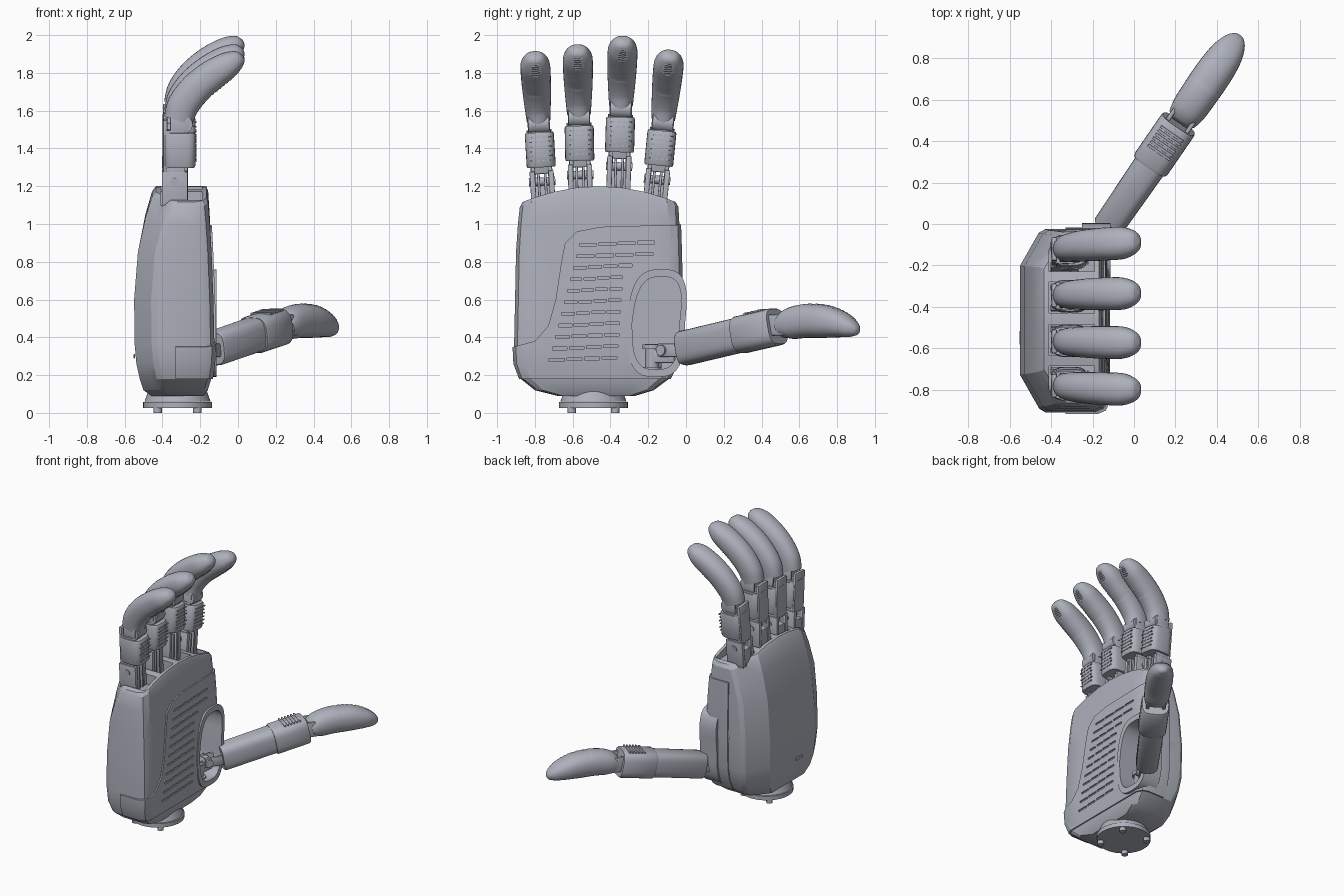
import bpy, bmesh, math
from mathutils import Matrix, Vector

cube = bpy.data.objects.get("Cube")
if cube:
    bpy.data.objects.remove(cube, do_unlink=True)

grey = bpy.data.materials.new("satin_grey")
grey.use_nodes = True
COL = (0.42, 0.44, 0.50, 1)
grey.diffuse_color = COL
grey.node_tree.nodes["Principled BSDF"].inputs["Base Color"].default_value = COL


def finish(name, bm, mat=Matrix(), angle=35):
    bmesh.ops.recalc_face_normals(bm, faces=bm.faces)
    bm.transform(mat)
    me = bpy.data.meshes.new(name)
    bm.to_mesh(me)
    bm.free()
    me.materials.append(grey)
    ob = bpy.data.objects.new(name, me)
    bpy.context.collection.objects.link(ob)
    smooth(ob, angle)
    return ob


def smooth(ob, angle=35):
    bpy.ops.object.select_all(action='DESELECT')
    ob.select_set(True)
    bpy.context.view_layer.objects.active = ob
    bpy.ops.object.shade_smooth_by_angle(angle=math.radians(angle))


def boxes(name, items, mat=Matrix(), bevel=0.0):
    """One object from boxes given as (centre, size)."""
    bm = bmesh.new()
    for c, s in items:
        bmesh.ops.create_cube(bm, size=1, matrix=Matrix.Translation(c) @ Matrix.Diagonal((*s, 1)))
    if bevel:
        bmesh.ops.bevel(bm, geom=bm.edges[:], offset=bevel, segments=2, affect='EDGES', profile=0.5)
    return finish(name, bm, mat)


def rod(name, c, r, length, axis, mat=Matrix(), r2=None, seg=32):
    bm = bmesh.new()
    rot = {'X': Matrix.Rotation(math.pi / 2, 4, 'Y'), 'Y': Matrix.Rotation(math.pi / 2, 4, 'X'), 'Z': Matrix()}[axis]
    bmesh.ops.create_cone(bm, cap_ends=True, segments=seg, radius1=r, radius2=r if r2 is None else r2,
                          depth=length, matrix=Matrix.Translation(c) @ rot)
    return finish(name, bm, mat)


def prism(name, outline, x0, x1):
    """Extrude a (y, z) outline along x."""
    bm = bmesh.new()
    a, b = ([bm.verts.new((x, y, z)) for y, z in outline] for x in (x0, x1))
    n = len(outline)
    bm.faces.new(a)
    bm.faces.new(b[::-1])
    for i in range(n):
        bm.faces.new((a[i], a[(i + 1) % n], b[(i + 1) % n], b[i]))
    return finish(name, bm)


def boolean(ob, cutter, op):
    m = ob.modifiers.new("cut", 'BOOLEAN')
    m.object, m.operation, m.solver = cutter, op, 'EXACT'
    dg = bpy.context.evaluated_depsgraph_get()
    me = bpy.data.meshes.new_from_object(ob.evaluated_get(dg))
    ob.modifiers.clear()
    ob.data = me
    smooth(ob, 30)


def spline(pts, sub):
    """Catmull-Rom resampling of station tuples."""
    P = [Vector(p) for p in pts]
    out = []
    for i in range(len(P) - 1):
        a, b, c, d = P[max(i - 1, 0)], P[i], P[i + 1], P[min(i + 2, len(P) - 1)]
        for k in range(sub):
            t = k / sub
            out.append(0.5 * (2 * b + (c - a) * t + (2 * a - 5 * b + 4 * c - d) * t * t
                              + (3 * b - a - 3 * c + d) * t ** 3))
    return out + [P[-1]]


def loft(name, stations, mat=Matrix(), power=2.0, sub=1, pad=0, span=(0, 0), seg=28):
    """Sweep a superellipse along (a, z, half thickness, half width); pad adds grip ridges on one side."""
    S = spline(stations, sub) if sub > 1 else [Vector(s) for s in stations]
    bm, rings = bmesh.new(), []
    for i, s in enumerate(S):
        p, q = S[max(i - 1, 0)], S[min(i + 1, len(S) - 1)]
        t = Vector((q[0] - p[0], q[1] - p[1])).normalized()
        ring = []
        for k in range(seg):
            an = 2 * math.pi * k / seg
            sn, cs = math.sin(an), math.cos(an)
            u = math.copysign(abs(sn) ** (2 / power), sn) * s[2]
            w = math.copysign(abs(cs) ** (2 / power), cs) * s[3]
            if pad and span[0] < i / len(S) < span[1] and sn * pad > 0.3 and i % 2:
                u *= 0.95
            ring.append(bm.verts.new((s[0] - t[1] * u, w, s[1] + t[0] * u)))
        rings.append(ring)
    for r, q in zip(rings, rings[1:]):
        for k in range(seg):
            j = (k + 1) % seg
            bm.faces.new((r[k], r[j], q[j], q[k]))
    bm.faces.new(rings[0])
    bm.faces.new(rings[-1])
    return finish(name, bm, mat, 40)


# Palm body: rows of z, y min, y max, back x, palm x
ROWS = [(.09, -.68, -.27, -.46, -.18), (.12, -.80, -.17, -.50, -.16), (.18, -.875, -.09, -.52, -.142),
        (.26, -.905, -.05, -.538, -.13), (.36, -.91, -.03, -.547, -.125), (.60, -.905, -.025, -.55, -.13),
        (.85, -.90, -.03, -.53, -.14), (1.0, -.89, -.035, -.49, -.15), (1.09, -.88, -.04, -.455, -.158),
        (1.11, -.865, -.055, -.435, -.168)]
SECT = [(0, .12, .06), (.02, .09, .02), (.07, .065, 0), (.2, 0, 0), (.35, 0, 0), (.5, 0, 0)]
SECT += [(1 - t, b, f) for t, b, f in SECT[-2::-1]]


def palm_shell(name, grow=0.0):
    bm, rings = bmesh.new(), []
    for z, y0, y1, xb, xf in ROWS:
        back, front = [], []
        for t, b, f in SECT:
            y = y0 - grow + (y1 - y0 + 2 * grow) * t
            arch = max(0, (z - .85) / .26) * .09 * (1 - ((y + .46) / .42) ** 2)
            back.append(bm.verts.new((xb - grow + b, y, z + arch)))
            front.append(bm.verts.new((xf + grow - f, y, z + arch)))
        rings.append((back, front))
    n = len(SECT)
    for (b0, f0), (b1, f1) in zip(rings, rings[1:]):
        loop0, loop1 = b0 + f0[::-1], b1 + f1[::-1]
        for i in range(2 * n):
            j = (i + 1) % (2 * n)
            bm.faces.new((loop0[i], loop0[j], loop1[j], loop1[i]))
    for b, f in (rings[0], rings[-1]):
        for i in range(n - 1):
            bm.faces.new((b[i], b[i + 1], f[i + 1], f[i]))
    return finish(name, bm, angle=25)


def oval(hy, hz, cy=-.16, cz=.475, n=40):
    pts = []
    for k in range(n):
        c, s = math.cos(2 * math.pi * k / n), math.sin(2 * math.pi * k / n)
        y, z = (math.copysign(abs(v) ** .65, v) for v in (c, s))
        pts.append((cy + y * hy + .03 * z * (z > 0), cz + z * hz))
    return pts


palm = palm_shell("palm_body")
panel = palm_shell("palm_panel", .009)
rim = prism("thumb_socket_rim", oval(.155, .285), -.25, -.113)
outline = prism("panel_cutter", [(.1, 1.0), (-.45, .985), (-.58, .96), (-.64, .9), (-.66, .8), (-.69, .6),
                                 (-.73, .46), (-.8, .38), (-.95, .34), (-.95, .18), (.1, .18)], -.33, 0)
boolean(panel, outline, 'INTERSECT')

# Vent slots, thumb socket and finger pockets
vents = []
for i in range(11):
    z = .89 - i * .061
    y0, y1 = -.57 - .016 * i, (-.16, -.17, -.28, -.33)[min(i, 3)] - .004 * max(0, i - 3)
    w = (y1 - y0) / 4
    vents += [((-.13, y0 + w * (k + .5), z + .004 * k), (.06, w - .012, .014)) for k in range(4)]
slots = boxes("vent_cutter", vents)
socket = prism("socket_cutter", oval(.125, .245), -.34, .1)
FINGERS = [("little", -.76, -.03, 0), ("ring", -.56, -.01, .035), ("middle", -.355, .015, .08), ("index", -.155, .05, .01)]
pockets = boxes("pocket_cutter", [((-.30, y, 1.25), (.22, .15, .3)) for _, y, _, _ in FINGERS])
boolean(panel, slots, 'DIFFERENCE')
for ob in (palm, panel, rim):
    boolean(ob, socket, 'DIFFERENCE')
boolean(palm, pockets, 'DIFFERENCE')
for ob in (outline, slots, socket, pockets):
    bpy.data.objects.remove(ob, do_unlink=True)
boxes("back_slot", [((-.548, -.55, .3), (.008, .07, .022))], bevel=.003)

# Wrist cone, flange and bolts
rod("wrist_neck", (-.32, -.49, .115), .175, .11, 'Z', r2=.135, seg=48)
rod("wrist_flange", (-.32, -.49, .042), .182, .03, 'Z', seg=48)
for sx in (-1, 1):
    for sy in (-1, 1):
        rod("wrist_bolt", (-.32 + sx * .105, -.49 + sy * .115, .016), .022, .032, 'Z', seg=16)

# Four fingers, built about the knuckle and fanned slightly
for label, y, lean, dz in FINGERS:
    M = Matrix.Translation((0, y, 1.2 + dz)) @ Matrix.Rotation(-math.atan(lean / .5), 4, 'X') @ Matrix.Translation((0, 0, -1.2))
    boxes(label + "_knuckle_fork", [((-.335, s * .05, 1.165), (.135, .028, .23)) for s in (-1, 1)]
          + [((-.29, s * .018, 1.17), (.05, .014, .2)) for s in (-1, 1)] + [((-.37, 0, 1.13), (.05, .1, .16))], M, .004)
    rod(label + "_knuckle_pin", (-.335, 0, 1.225), .022, .14, 'Y', M, seg=20)
    boxes(label + "_lower_links", [((-.335, s * .045, 1.28), (.11, .022, .12)) for s in (-1, 1)], M, .004)
    loft(label + "_lower_body", [(-.33, 1.24 + .06, .07, .066), (-.33, 1.50, .07, .066)], M, 4)
    boxes(label + "_back_guard", [((-.385, 0, 1.41), (.025, .115, .29))], M, .008)
    loft(label + "_lower_shell", [(-.31, 1.30, .08, .073), (-.31, 1.31, .086, .077),
                                  (-.31, 1.475, .086, .077), (-.31, 1.485, .08, .073)], M, 3.6)
    boxes(label + "_grip_marks", [((-.224, (k - 1.5) * .03 + (r % 2) * .008, 1.335 + r * .025), (.008, .018, .007))
                                  for r in range(6) for k in range(4)], M)
    rod(label + "_hinge", (-.29, 0, 1.53), .05, .11, 'Y', M)
    boxes(label + "_hinge_cheeks", [((-.31, s * .05, 1.52), (.10, .018, .10)) for s in (-1, 1)], M, .006)
    loft(label + "_tip", [(-.315, 1.55, .078, .063), (-.29, 1.63, .084, .07), (-.225, 1.715, .085, .076),
                          (-.14, 1.785, .083, .079), (-.06, 1.838, .073, .078), (-.012, 1.868, .055, .062),
                          (.016, 1.885, .033, .04), (.026, 1.892, .006, .008)], M, 2.3, 8, -1, (.3, .82))

# Thumb, built along x then turned outward
T = Matrix.Translation((-.13, -.02, 0)) @ Matrix.Rotation(math.radians(55.5), 4, 'Z')
loft("thumb_bar", [(0, .34, .085, .068), (.012, .342, .092, .075), (.42, .422, .092, .082)], T, 3.2)
loft("thumb_sleeve", [(.37, .412, .094, .09), (.38, .414, .099, .095), (.60, .456, .099, .095), (.61, .458, .094, .09)], T, 3.2)
ridge = Matrix.Rotation(-math.atan(.19), 4, 'Y')
boxes("thumb_sleeve_ridges", [((.47 + k * .022, 0, .098), (.013, .13, .012)) for k in range(6)],
      T @ Matrix.Translation((0, 0, .34)) @ ridge, .003)
boxes("thumb_hinge_cheeks", [((.64, s * .055, .465), (.12, .022, .11)) for s in (-1, 1)], T, .008)
rod("thumb_hinge", (.665, 0, .467), .05, .13, 'Y', T)
loft("thumb_tip", [(.645, .452, .06, .075), (.70, .472, .083, .086), (.80, .487, .09, .09), (.92, .485, .088, .09),
                   (1.02, .468, .07, .08), (1.085, .447, .048, .058), (1.12, .432, .024, .03), (1.13, .428, .005, .007)],
     T, 2.3, 8, 1, (.3, .85))

# Thumb mount inside the socket
boxes("thumb_link", [((-.06, s * .035, .332), (.15, .022, .07)) for s in (-1, 1)], T, .008)
rod("thumb_link_pin", (-.10, 0, .332), .028, .12, 'Y', T, seg=20)
rod("thumb_pivot", (-.20, -.18, .29), .036, .15, 'Z')
for z in (.23, .35):
    rod("thumb_pivot_collar", (-.20, -.18, z), .05, .025, 'Z')
boxes("thumb_mount", [((-.20, -.12, .30), (.07, .12, .07)), ((-.27, -.17, .29), (.14, .08, .12))], bevel=.008)
